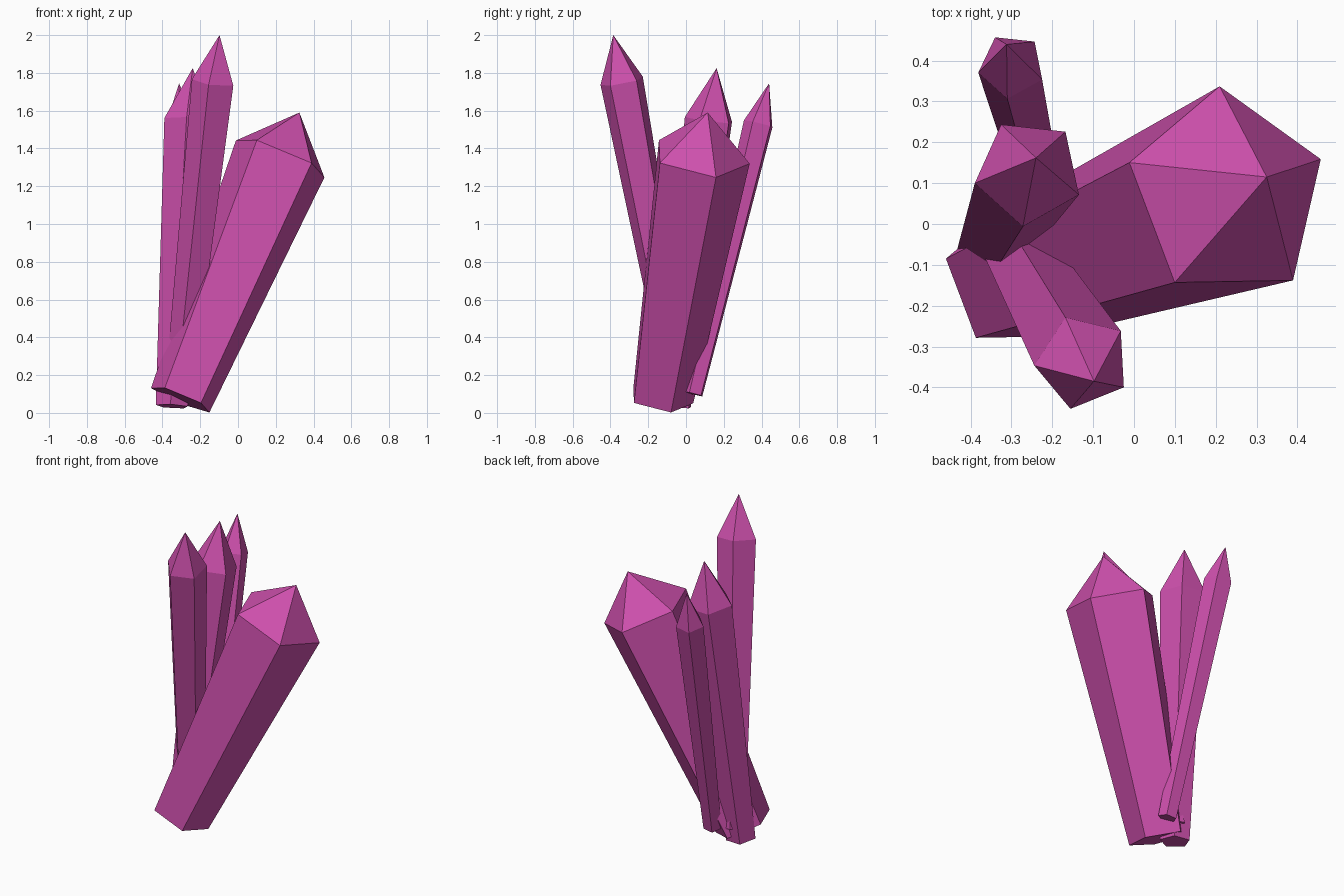
import bpy, bmesh, math
from mathutils import Vector

if "Cube" in bpy.data.objects:
    bpy.data.objects.remove(bpy.data.objects["Cube"])

mat = bpy.data.materials.new("magenta_crystal")
mat.diffuse_color = (0.62, 0.08, 0.42, 1)
mat.use_nodes = True
mat.node_tree.nodes["Principled BSDF"].inputs["Base Color"].default_value = mat.diffuse_color
SIDES = 5
TAPER = 0.66   # base radius relative to shoulder radius


def crystal(name, base, shoulder, apex, radius, corner):
    """Five-sided tapered prism with a pointed cap; corner = xy direction of one shoulder corner."""
    base, shoulder, apex = Vector(base), Vector(shoulder), Vector(apex)
    axis = (shoulder - base).normalized()
    u = Vector((corner[0], corner[1], -(corner[0] * axis.x + corner[1] * axis.y) / axis.z)).normalized()
    v = axis.cross(u)
    bm = bmesh.new()

    def ring(center, r):
        angles = [2 * math.pi * i / SIDES for i in range(SIDES)]
        return [bm.verts.new(center + r * (u * math.cos(a) + v * math.sin(a))) for a in angles]

    low, high = ring(base, radius * TAPER), ring(shoulder, radius)
    tip = bm.verts.new(apex)
    bm.faces.new(low[::-1])
    for i in range(SIDES):
        j = (i + 1) % SIDES
        bm.faces.new((low[i], low[j], high[j], high[i]))
        bm.faces.new((high[i], high[j], tip))
    mesh = bpy.data.meshes.new(name)
    bm.to_mesh(mesh)
    bm.free()
    mesh.materials.append(mat)
    bpy.context.collection.objects.link(bpy.data.objects.new(name, mesh))


# Thick leaning crystal
crystal("large_crystal", (-0.302, -0.136, 0.074), (0.229, 0.073, 1.355),
        (0.325, 0.115, 1.59), 0.267, (-0.239, 0.077))
# Tallest crystal, leaning to the front
crystal("front_crystal", (-0.31, -0.025, 0.10), (-0.125, -0.338, 1.755),
        (-0.098, -0.385, 2.0), 0.12, (0.10, -0.062))
# Upright crystal in the middle
crystal("middle_crystal", (-0.348, -0.052, 0.035), (-0.258, 0.127, 1.55),
        (-0.24, 0.162, 1.825), 0.135, (-0.132, -0.027))
# Thin crystal leaning to the back
crystal("back_crystal", (-0.215, 0.04, 0.10), (-0.30, 0.387, 1.53),
        (-0.312, 0.44, 1.745), 0.083, (-0.04, 0.07))
